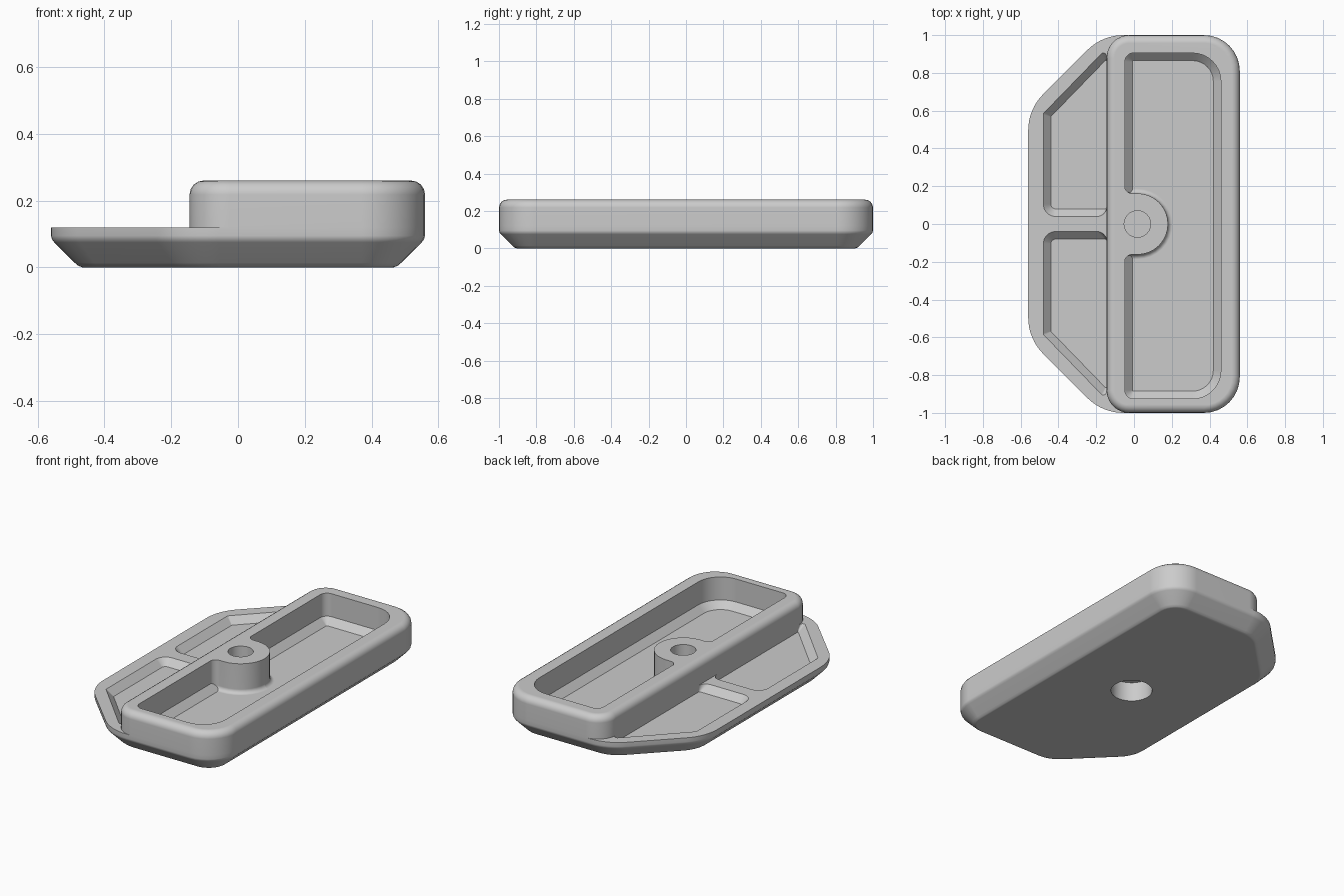
import bpy, bmesh, math
from mathutils import Vector, Matrix

if "Cube" in bpy.data.objects:
    bpy.data.objects.remove(bpy.data.objects["Cube"], do_unlink=True)

grey = bpy.data.materials.new("plain grey")
grey.use_nodes = True
grey.diffuse_color = (0.6, 0.6, 0.6, 1)
grey.node_tree.nodes["Principled BSDF"].inputs["Base Color"].default_value = (0.6, 0.6, 0.6, 1)

SEGMENTS = 8
TOP = 0.26
LEDGE = 0.12
FLOOR = 0.08
CHAMFER = 0.04


def shift(n0, n1, d0, d1):
    """Move a corner so its two edges shift inward by d0 and d1."""
    det = n0.cross(n1)
    return Vector(((d0 * n1.y - d1 * n0.y) / det, (n0.x * d1 - n1.x * d0) / det))


def outline(corners, inset):
    """Counter-clockwise polygon with rounded corners, inset evenly.
    Each corner is x, y, radius and, optionally, the inset share of its next edge."""
    count = len(corners)
    pts = [Vector(c[:2]) for c in corners]
    share = [c[3] if len(c) > 3 else 1 for c in corners]
    normals = []
    for i in range(count):
        d = (pts[(i + 1) % count] - pts[i]).normalized()
        normals.append(Vector((-d.y, d.x)))
    result = []
    for i in range(count):
        n0, n1 = normals[i - 1], normals[i]
        turn = math.atan2(n0.cross(n1), n0.dot(n1))
        sign = math.copysign(1, turn)
        r = max(corners[i][2] - sign * inset, 0.004)
        corner = pts[i] + shift(n0, n1, inset * share[i - 1], inset * share[i])
        centre = corner + shift(n0, n1, sign * r, sign * r)
        for k in range(SEGMENTS + 1):
            spin = Matrix.Rotation(turn * k / SEGMENTS, 2)
            result.append(centre - sign * r * (spin @ n0))
    return result


def finish(name, bm):
    bmesh.ops.recalc_face_normals(bm, faces=bm.faces)
    mesh = bpy.data.meshes.new(name)
    bm.to_mesh(mesh)
    bm.free()
    mesh.materials.append(grey)
    obj = bpy.data.objects.new(name, mesh)
    bpy.context.collection.objects.link(obj)
    return obj


def loft(name, corners, levels, flip=1):
    """Solid through rounded outlines, one per (z, inset) level."""
    bm = bmesh.new()
    rings = [[bm.verts.new((p.x, p.y * flip, z)) for p in outline(corners, inset)]
             for z, inset in levels]
    for low, high in zip(rings, rings[1:]):
        for i in range(len(low)):
            bm.faces.new((low[i - 1], low[i], high[i], high[i - 1]))
    bm.faces.new(rings[0])
    bm.faces.new(rings[-1])
    return finish(name, bm)


def cylinder(name, x, radius, low, high):
    bm = bmesh.new()
    bmesh.ops.create_cone(bm, cap_ends=True, segments=48, radius1=radius, radius2=radius,
                          depth=high - low, matrix=Matrix.Translation((x, 0, (low + high) / 2)))
    return finish(name, bm)


def combine(obj, other, operation):
    mod = obj.modifiers.new("combine", "BOOLEAN")
    mod.operation = operation
    mod.solver = "EXACT"
    mod.object = other
    bpy.context.view_layer.objects.active = obj
    bpy.ops.object.modifier_apply(modifier=mod.name)
    bpy.data.objects.remove(other, do_unlink=True)


# Base plate with a chamfered, slightly softened underside
plate = [(-0.56, -0.608, 0.27), (-0.168, -1, 0.27), (0.56, -1, 0.19),
         (0.56, 1, 0.19), (-0.168, 1, 0.27), (-0.56, 0.608, 0.27)]
tray = loft("tray_body", plate, [(0, 0.094), (0.005, 0.082), (0.014, 0.071), (0.075, 0.01),
                                 (0.084, 0.003), (0.095, 0), (LEDGE, 0)])

# Two shallow side pockets with sloped walls, separated by a rib
side = [(-0.48, 0.04, 0.065), (-0.145, 0.04, 0.05, 0), (-0.145, 0.93, 0.01), (-0.48, 0.585, 0.01)]
slope = [(FLOOR, CHAMFER), (LEDGE + 0.01, FLOOR + CHAMFER - LEDGE - 0.01)]
for flip in (1, -1):
    combine(tray, loft("side_pocket", side, slope, flip), "DIFFERENCE")

# Raised box with a rounded top edge
box = [(-0.145, -1, 0.12), (0.56, -1, 0.19), (0.56, 1, 0.19), (-0.145, 1, 0.12)]
R = 0.042
steps = [math.radians(a) for a in (0, 22.5, 45, 67.5, 90)]
box_levels = [(LEDGE, 0)] + [(TOP - R + R * math.sin(a), R - R * math.cos(a)) for a in steps]
combine(tray, loft("raised_box", box, box_levels), "UNION")

# Main pocket, leaving a round-ended screw boss on the inner wall
pocket = loft("main_pocket", [(-0.048, -0.925, 0.045), (0.46, -0.925, 0.15),
                              (0.46, 0.905, 0.15), (-0.048, 0.905, 0.045)],
              [(FLOOR, CHAMFER), (FLOOR + CHAMFER, 0), (0.4, 0)])
boss = [(-0.1, -0.24, 0.01), (-0.05, -0.24, 0.01), (-0.05, -0.162, 0.04), (0.18, -0.162, 0.162),
        (0.18, 0.162, 0.162), (-0.05, 0.162, 0.04), (-0.05, 0.24, 0.01), (-0.1, 0.24, 0.01)]
F = 0.025
foot = [(FLOOR + F - F * math.cos(a), F * math.sin(a) - F) for a in steps]
combine(pocket, loft("boss", boss, [(FLOOR - 0.02, -F)] + foot + [(0.6, 0)]), "DIFFERENCE")
combine(tray, pocket, "DIFFERENCE")

# Blind hole in the boss and wider recess underneath
combine(tray, cylinder("boss_hole", 0.018, 0.07, 0.135, 0.5), "DIFFERENCE")
combine(tray, cylinder("under_recess", 0.018, 0.118, -0.2, 0.12), "DIFFERENCE")

# Smooth fillets, crisp edges, flat large faces
bpy.ops.object.select_all(action="DESELECT")
tray.select_set(True)
bpy.context.view_layer.objects.active = tray
bpy.ops.object.shade_smooth_by_angle(angle=math.radians(30))
weighted = tray.modifiers.new("flat faces", "WEIGHTED_NORMAL")
weighted.keep_sharp = True
